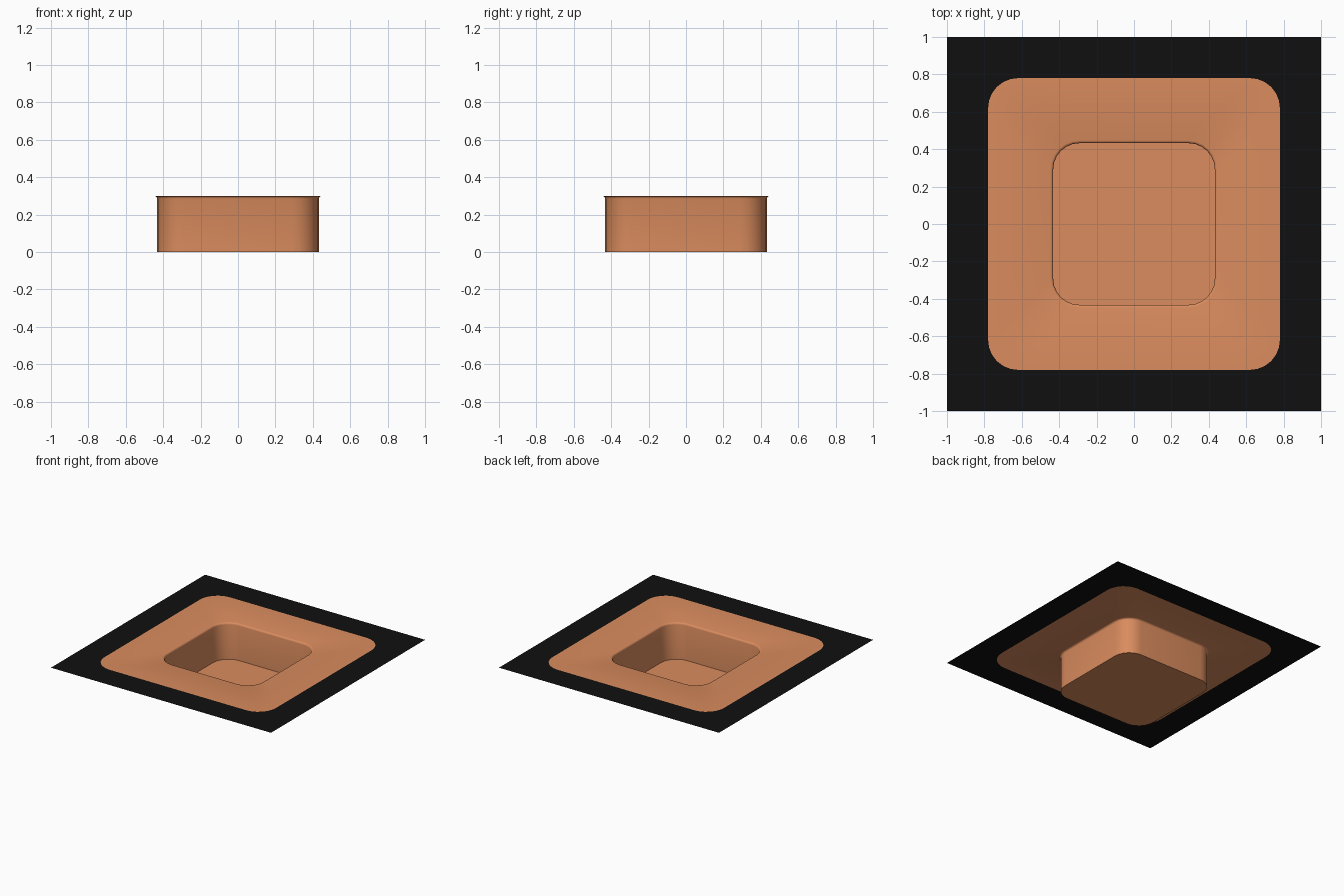
import bpy, bmesh, math

if "Cube" in bpy.data.objects:
    bpy.data.objects.remove(bpy.data.objects["Cube"])

def material(name, rgb):
    m = bpy.data.materials.new(name)
    m.diffuse_color = (*rgb, 1)
    m.use_nodes = True
    m.node_tree.nodes["Principled BSDF"].inputs["Base Color"].default_value = m.diffuse_color
    return m

copper = material("copper orange", (0.70, 0.262, 0.112))
black = material("border black", (0.005, 0.005, 0.005))

SEG = 6       # segments per rounded corner
TOP = 0.30    # height of the thin sheet

def ring(bm, half, radius, z):
    """Rounded square loop of vertices, counter-clockwise."""
    verts = []
    for q in range(4):
        mid = math.radians(45 + 90 * q)
        off = (half - radius) * math.sqrt(2)
        for i in range(SEG + 1):
            a = math.radians(90 * q + 90 * i / SEG)
            verts.append(bm.verts.new((off * math.cos(mid) + radius * math.cos(a),
                                       off * math.sin(mid) + radius * math.sin(a), z)))
    return verts

def bridge(bm, inner, outer):
    n = len(inner)
    for i in range(n):
        j = (i + 1) % n
        bm.faces.new((inner[i], outer[i], outer[j], inner[j]))

def finish(bm, name, mat):
    bmesh.ops.remove_doubles(bm, verts=bm.verts, dist=1e-5)
    mesh = bpy.data.meshes.new(name)
    bm.to_mesh(mesh)
    bm.free()
    mesh.materials.append(mat)
    ob = bpy.data.objects.new(name, mesh)
    bpy.context.collection.objects.link(ob)
    bpy.ops.object.select_all(action='DESELECT')
    ob.select_set(True)
    bpy.context.view_layer.objects.active = ob
    bpy.ops.object.shade_smooth_by_angle(angle=math.radians(35))

# recessed tray: floor, walls, small rolled lip and flat surround
bm = bmesh.new()
lip = 0.015
rings = [ring(bm, 0.432, 0.14, 0.0)]
for k in range(4):
    a = math.radians(30 * k)
    grow = lip * (1 - math.cos(a))
    rings.append(ring(bm, 0.432 + grow, 0.14 + grow, TOP - lip + lip * math.sin(a)))
rings.append(ring(bm, 0.78, 0.16, TOP))
bm.faces.new(rings[0])
for a, b in zip(rings, rings[1:]):
    bridge(bm, a, b)
finish(bm, "tray", copper)

# flat black border: rounded opening inside a sharp square
bm = bmesh.new()
opening = ring(bm, 0.78, 0.16, TOP)
corners = [bm.verts.new((x, y, TOP)) for x, y in ((1, 1), (-1, 1), (-1, -1), (1, -1))]
n = SEG + 1
for q in range(4):
    for i in range(SEG):
        bm.faces.new((opening[q * n + i], corners[q], opening[q * n + i + 1]))
    nxt = (q + 1) % 4
    bm.faces.new((opening[q * n + SEG], corners[q], corners[nxt], opening[nxt * n]))
finish(bm, "border", black)
